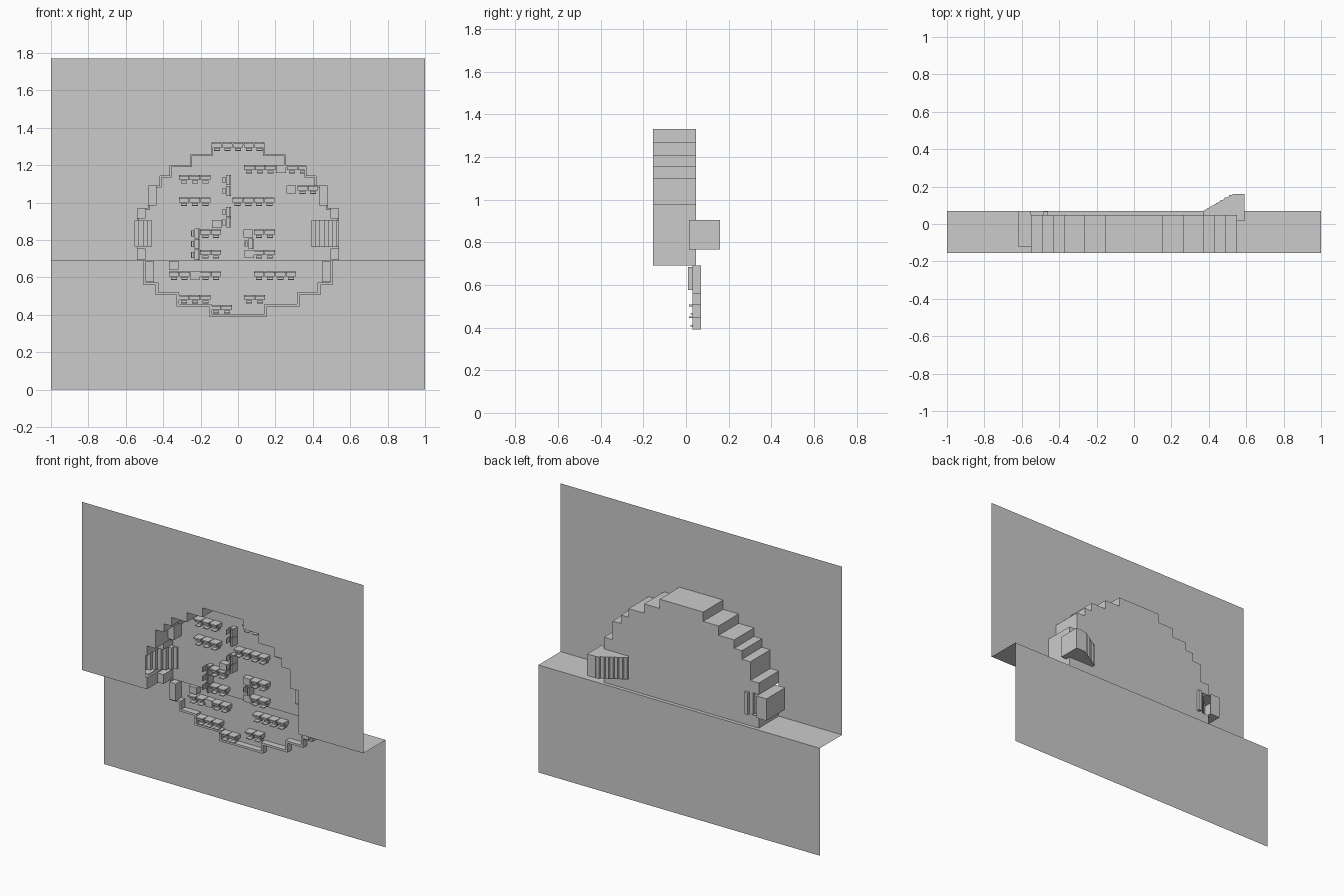
import bpy, bmesh

if "Cube" in bpy.data.objects:
    bpy.data.objects.remove(bpy.data.objects["Cube"])

grey = bpy.data.materials.new("light grey")
grey.use_nodes = True
COLOR = (0.6, 0.6, 0.6, 1)
grey.diffuse_color = COLOR
grey.node_tree.nodes["Principled BSDF"].inputs["Base Color"].default_value = COLOR

FRONT, DECK, BACK, SILL = -0.155, 0.047, 0.07, 0.69


def finish(bm, name):
    mesh = bpy.data.meshes.new(name)
    bm.to_mesh(mesh)
    bm.free()
    mesh.materials.append(grey)
    obj = bpy.data.objects.new(name, mesh)
    bpy.context.collection.objects.link(obj)
    return obj


def sheet(name, points, y):
    """Flat panel from an x, z outline."""
    bm = bmesh.new()
    bm.faces.new([bm.verts.new((x, y, z)) for x, z in points])
    return finish(bm, name)


def add_box(bm, x, y, z):
    """Box given as three (low, high) ranges."""
    made = bmesh.ops.create_cube(bm, size=1)["verts"]
    for v in made:
        for axis, (low, high) in enumerate((x, y, z)):
            v.co[axis] = low if v.co[axis] < 0 else high


def box(name, x, y, z):
    bm = bmesh.new()
    add_box(bm, x, y, z)
    return finish(bm, name)


def wall(name, path, y0, y1, thick):
    """Stepped wall following a clockwise x, z path, thickened inward."""
    bm = bmesh.new()
    rows = [[bm.verts.new((x, y, z)) for x, z in path] for y in (y0, y1)]
    for i in range(len(path) - 1):
        bm.faces.new((rows[0][i], rows[0][i + 1], rows[1][i + 1], rows[1][i]))
    obj = finish(bm, name)
    mod = obj.modifiers.new("thickness", "SOLIDIFY")
    mod.thickness, mod.offset, mod.use_even_offset = thick, -1, True
    return obj


def staircase_outline(corners, start_z):
    """Turn (half width, height) corners into a stepped right-hand path."""
    path, level = [], start_z
    for x, z in corners:
        path += [(x, level), (x, z)]
        level = z
    return path


# Stepped outlines, right half from the sill towards the middle
up_half = staircase_outline([(.55, .98), (.49, 1.1), (.43, 1.155),
                             (.375, 1.21), (.265, 1.27), (.155, 1.33)], SILL)
low_half = staircase_outline([(.505, .56), (.44, .505), (.33, .445), (.155, .39)], SILL)
mirror = lambda pts: [(-x, z) for x, z in pts]
arch = mirror(up_half) + up_half[::-1]
basin = low_half + mirror(low_half)[::-1]

# Backing panels and ledges
sheet("upper_panel", [(-1, SILL)] + arch + [(1, SILL), (1, 1.77), (-1, 1.77)], FRONT)
sheet("lower_panel", [(-1, 0), (1, 0), (1, SILL), (-1, SILL)], BACK)


def ledge(name, x0, x1, y0):
    bm = bmesh.new()
    corners = ((x0, y0), (x1, y0), (x1, BACK), (x0, BACK))
    bm.faces.new([bm.verts.new((x, y, SILL)) for x, y in corners])
    finish(bm, name)


ledge("right_ledge", -1, -.55, FRONT)
ledge("left_ledge", .55, 1, FRONT)
ledge("deck_step", -.55, .55, DECK)

# Upper deck with a notch for each stairwell
STAIR_LOW, STAIR_HIGH = .765, .905
notch = lambda edge, inner: [(edge, STAIR_LOW), (inner, STAIR_LOW),
                             (inner, STAIR_HIGH), (edge, STAIR_HIGH)]
deck = ([arch[0]] + notch(-.55, -.46) + arch[1:-1]
        + notch(.55, .37)[::-1] + [arch[-1]])
sheet("upper_deck", deck, DECK)

# Stepped hull walls and skirting
wall("hull_wall", [(-.55, STAIR_HIGH)] + arch[1:], FRONT, DECK, .012)
wall("hull_wall_end", [(-.55, SILL), (-.55, STAIR_LOW)], FRONT, DECK, .012)
wall("hull_skirting", [(-.55, STAIR_HIGH)] + arch[1:-1] + [(.55, STAIR_HIGH)], .005, DECK, .02)
wall("basin_wall", basin, .03, BACK, .014)

# Wall lockers beside the steps
for side, s in (("right", -1), ("left", 1)):
    for label, a, b, z0, z1, y0, y1 in (
            ("upper", .435, .48, .985, 1.09, -.03, DECK),
            ("middle", .495, .54, .915, .975, -.05, DECK),
            ("bottom", .495, .54, .695, .755, -.05, DECK),
            ("basin", .45, .495, .575, .685, .01, BACK)):
        box(f"{side}_{label}_locker", sorted((s * a, s * b)), (y0, y1), (z0, z1))

# Stairs down on the left: treads, side cheeks and end wall
bm = bmesh.new()
STEPS = 7
run, drop = .16 / STEPS, .1 / STEPS
for i in range(STEPS):
    x0, y0 = .37 + i * run, DECK + .005 + i * drop
    add_box(bm, (x0, x0 + run), (y0, y0 + drop + .004), (STAIR_LOW, STAIR_HIGH))
add_box(bm, (.53, .59), (.152, .16), (STAIR_LOW, STAIR_HIGH))
add_box(bm, (.584, .59), (.02, .16), (STAIR_LOW, STAIR_HIGH))
add_box(bm, (.55, .59), (.015, .02), (STAIR_LOW, STAIR_HIGH))
finish(bm, "descending_stairs")
bm = bmesh.new()
for z in (STAIR_LOW, STAIR_HIGH):
    cheek = ((.37, DECK), (.37, .07), (.53, .16), (.59, .16), (.59, .02), (.55, .02), (.55, DECK))
    bm.faces.new([bm.verts.new((x, y, z)) for x, y in cheek])
finish(bm, "stair_cheeks")

# Stairs up on the right, ending in a boxed alcove
bm = bmesh.new()
for i in range(STEPS):
    x1, y0 = -.46 - i * run, DECK - .01 - i * 1.5 * drop
    add_box(bm, (x1 - run, x1), (y0, y0 + 2 * drop), (STAIR_LOW, STAIR_HIGH))
finish(bm, "ascending_stairs")
bm = bmesh.new()
add_box(bm, (-.62, -.615), (-.12, BACK), (STAIR_LOW, STAIR_HIGH))
for z in (STAIR_LOW, STAIR_HIGH - .005):
    add_box(bm, (-.62, -.55), (-.12, BACK), (z, z + .005))
add_box(bm, (-.62, -.55), (BACK - .005, BACK), (STAIR_LOW, STAIR_HIGH))
finish(bm, "stair_alcove")

# Workstations
PITCH = .057


def station(bm, x, z, floor, upright=False):
    """Desk with a raised screen, side rails, keypad and seat."""
    def part(u, y, v):
        a, b = (v, u) if upright else (u, v)
        add_box(bm, (x + a[0], x + a[1]), (floor + y[0], floor + y[1]), (z + b[0], z + b[1]))
    part((-.027, .027), (-.035, 0), (-.005, .022))
    part((-.025, .025), (-.055, -.035), (.014, .022))
    part((-.02, .02), (-.04, -.035), (-.001, .009))
    part((-.016, .016), (-.022, 0), (-.024, -.008))
    part((-.016, .016), (-.05, -.022), (-.024, -.019))


def row(name, x, z, count, upright=False):
    floor = BACK if z < SILL else DECK
    bm = bmesh.new()
    for i in range(count):
        shift = i * PITCH
        station(bm, x + (0 if upright else shift), z - (shift if upright else 0), floor, upright)
    finish(bm, name)


rows = [(-.113, 1.3, 5), (.06, 1.18, 3), (.29, 1.18, 2), (-.288, 1.125, 3),
        (.345, 1.07, 2), (-.288, 1.005, 3), (-.002, 1.005, 4), (-.175, .835, 2),
        (.113, .835, 2), (-.175, .725, 2), (.113, .725, 2), (-.343, .61, 2),
        (-.175, .61, 2), (.113, .61, 4), (-.288, .485, 3), (.06, .485, 2), (-.117, .43, 2)]
for n, (x, z, count) in enumerate(rows):
    row(f"workstation_row_{n + 1}", x, z, count)

columns = [(-.06, 1.12, 2), (-.06, .95, 2), (-.228, .835, 3), (.06, .78, 1)]
for n, (x, z, count) in enumerate(columns):
    row(f"workstation_column_{n + 1}", x, z, count, True)

# Plain corner cabinets
cabinets = [(.23, 1.18), (.285, 1.07), (-.112, .885), (.055, .835), (.06, .725),
            (-.23, .61), (-.343, .665)]
for n, (x, z) in enumerate(cabinets):
    floor = BACK if z < SILL else DECK
    box(f"cabinet_{n + 1}", (x - .026, x + .026), (floor - .04, floor), (z - .022, z + .022))
